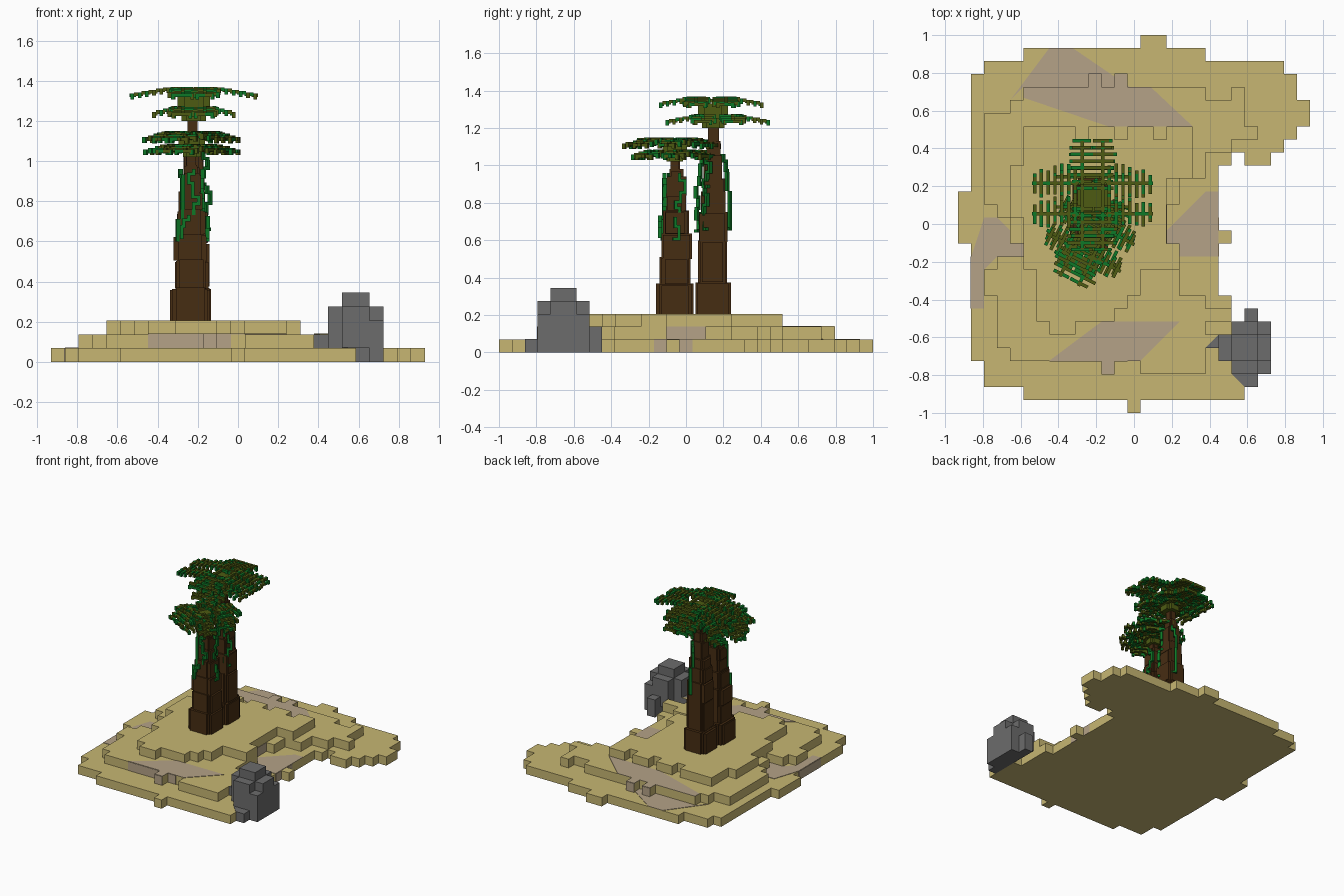
import bpy, bmesh, math, random
from mathutils import Matrix, Vector

if "Cube" in bpy.data.objects:
    bpy.data.objects.remove(bpy.data.objects["Cube"])

random.seed(4)
U = 2 / 29  # size of one terrain block


def mat(name, rgb):
    m = bpy.data.materials.new(name)
    m.diffuse_color = (*rgb, 1)
    m.use_nodes = True
    m.node_tree.nodes["Principled BSDF"].inputs["Base Color"].default_value = m.diffuse_color
    return m


SAND = mat("sand", (0.57, 0.47, 0.17))
CLAY = mat("clay", (0.46, 0.365, 0.245))
ROCK = mat("grey_stone", (0.15, 0.15, 0.15))
BARK = mat("bark", (0.062, 0.026, 0.006))
OLIVE = mat("olive_leaf", (0.075, 0.105, 0.006))
GREEN = mat("green_leaf", (0.004, 0.19, 0.02))


def g(k):
    return (k + 0.5) * U


def finish(bm, name, mats):
    bmesh.ops.recalc_face_normals(bm, faces=bm.faces)
    me = bpy.data.meshes.new(name)
    bm.to_mesh(me)
    bm.free()
    for m in mats:
        me.materials.append(m)
    ob = bpy.data.objects.new(name, me)
    bpy.context.collection.objects.link(ob)


def box(bm, lo, hi, mi=0, M=Matrix()):
    size = [b - a for a, b in zip(lo, hi)]
    mid = [(a + b) / 2 for a, b in zip(lo, hi)]
    r = bmesh.ops.create_cube(bm, size=1, matrix=M @ Matrix.Translation(mid) @ Matrix.Diagonal((*size, 1)))
    for f in {f for v in r["verts"] for f in v.link_faces}:
        f.material_index = mi


def prism(bm, pts, z0, z1):
    f = bm.faces.new([bm.verts.new((g(x), g(y), z0)) for x, y in pts])
    ext = bmesh.ops.extrude_face_region(bm, geom=[f])
    top = [v for v in ext["geom"] if isinstance(v, bmesh.types.BMVert)]
    bmesh.ops.translate(bm, verts=top, vec=(0, 0, z1 - z0))


def stair(path):
    """Right-angled outline from alternating x and y steps."""
    out = []
    n = len(path)
    for i in range(0, n, 2):
        out += [(path[i], path[i + 1]), (path[(i + 2) % n], path[i + 1])]
    return out


# Terraced island
LAYERS = {
    "lower_terrace": [0, 14, 2, 13, 5, 12, 11, 11, 12, 9, 13, 7, 12, 6, 11, 5, 10, 4, 8, 5, 7, 4, 6, -1,
                      7, -2, 6, -6, 7, -10, 8, -14, 0, -15, -1, -14, -9, -13, -12, -11, -13, -2,
                      -14, 2, -13, 11, -12, 12, -9, 13],
    "middle_terrace": [-9, 10, -4, 11, -3, 10, -2, 11, -1, 10, 5, 9, 7, 10, 8, 7, 9, 6, 7, 5, 5, 3, 3, 1,
                       2, -2, 3, -6, 5, -7, 7, -8, 5, -12, 0, -11, -2, -12, -3, -11, -10, -10, -11, -6,
                       -12, -4, -11, -3, -9, -2, -10, 0, -11, 1, -12, 8, -10, 9],
    "upper_terrace": [-9, 7, -5, 6, -4, 7, -2, 6, -1, 7, 1, 6, 2, 7, 4, 3, 2, -2, 3, -4, 0, -6, -1, -7,
                      -2, -8, -5, -9, -7, -8, -8, -4, -9, 0, -10, 4],
}
for i, (name, path) in enumerate(LAYERS.items()):
    bm = bmesh.new()
    prism(bm, stair(path), i * U, (i + 1) * U)
    finish(bm, name, [SAND])

# Clay patches lying on the terraces
T = 0.003
PATCHES = [
    (1, [(-7, 13), (-5.2, 13), (-0.8, 10), (-9, 10), (-10, 9)]),
    (1, [(5, 2), (6, 2), (6, -3), (2, -3), (2, -1)]),
    (1, [(-11, 0), (-9, -2), (-9, -3), (-11, -3), (-12, -4), (-12, -7), (-13, -7), (-13, -3), (-12, 0)]),
    (2, [(-9, 10), (0.8, 10), (4, 7), (-2.5, 7), (-9, 9.2)]),
    (2, [(-3, -8), (3, -8), (0, -11), (-7, -11)]),
    (2, [(-4, 11), (-3, 11), (-3, 10), (-4, 10)]),
    (2, [(-2, 11), (-1, 11), (-1, 10), (-2, 10)]),
    (2, [(-3, -12), (-2, -12), (-2, -11), (-3, -11)]),
]
bm = bmesh.new()
for lvl, pts in PATCHES:
    prism(bm, pts, lvl * U, lvl * U + T)
# Clay on the terrace walls: x0, x1, y0, y1, level
for x0, x1, y0, y1, l in [(-7, -3, -11, -11, 1), (-2, -1, -11, -11, 1), (-3, -2, -12, -12, 1),
                          (2, 2, -2, 1, 1), (-2, -1, 11, 11, 1), (-4, -3, 11, 11, 1),
                          (6, 6, -3, -2, 0), (6, 6, -1, 0, 0), (-13, -13, -7, -3, 0)]:
    ex, ey = (T, 0) if x0 == x1 else (0, T)
    box(bm, (g(x0) - ex, g(y0) - ey, l * U), (g(x1) + ex, g(y1) + ey, (l + 1) * U))
finish(bm, "clay_patches", [CLAY])

# Boulder stacked from blocks: x0, x1, y0, y1, z0, z1
bm = bmesh.new()
for x0, x1, y0, y1, z0, z1 in [(6, 10, -11, -9, 0.9, 4), (7, 9, -12, -8, 0.9, 4), (8, 10, -12, -8, 0, 3),
                               (7, 9, -11, -9, 1, 5), (8, 9, -8, -7, 0, 2), (5, 6, -10, -9, 1, 2),
                               (8, 9, -13, -12, 0, 1.05)]:
    box(bm, (g(x0), g(y0), z0 * U), (g(x1), g(y1), z1 * U))
prism(bm, [(7, -12), (8, -13), (8, -12)], U, U + T)
finish(bm, "boulder", [ROCK])
bm = bmesh.new()
prism(bm, [(5, -10), (6, -9), (5, -9)], 2 * U, 2 * U + T)
finish(bm, "boulder_sand_cap", [SAND])


# Palm trunks: chunky crossed blocks, each ring (bottom, top, half width)
def trunk(name, cx, cy, rings):
    bm = bmesh.new()
    for z0, z1, h in rings:
        for sx, sy, dz in [(1, 0.72, 0.012), (0.72, 1, 0), (0.88, 0.88, 0.006)]:
            ox, oy = (random.uniform(-0.006, 0.006) for _ in "xy")
            box(bm, (cx + ox - h * sx, cy + oy - h * sy, z0 + dz * 0.5),
                (cx + ox + h * sx, cy + oy + h * sy, z1 - dz))
    finish(bm, name, [BARK])


trunk("front_trunk", -0.235, -0.055, [(0.2, 0.37, 0.1), (0.36, 0.51, 0.083), (0.5, 0.635, 0.082), (0.63, 0.76, 0.07),
                                      (0.75, 0.85, 0.053), (0.84, 0.94, 0.052), (0.93, 0.98, 0.038), (0.97, 1.09, 0.024)])
trunk("rear_trunk", -0.225, 0.145, [(0.2, 0.375, 0.095), (0.37, 0.6, 0.077), (0.59, 0.75, 0.077), (0.74, 0.86, 0.066),
                                    (0.85, 0.93, 0.06), (0.92, 1.06, 0.05), (1.05, 1.13, 0.036), (1.12, 1.28, 0.025)])


# Vines: square strands stepping sideways down the trunk
def vine(name, cx, cy, h, z, zend, ang, n=(1, 0)):
    bm = bmesh.new()
    M = Matrix.Translation((cx, cy, 0)) @ Matrix.Rotation(ang, 4, 'Z')
    y = 0.015
    r = 0.008
    while z > zend:
        d = random.uniform(0.03, 0.07)
        rad = h(z)
        box(bm, (rad, y - r, z - d), (rad + 0.02, y + r, z), 0, M)
        y2 = max(-0.045, min(0.045, y + random.choice((-0.025, 0.02, 0.03))))
        box(bm, (rad, min(y, y2) - r, z - d), (rad + 0.018, max(y, y2) + r, z - d + 2 * r), 0, M)
        y, z = y2, z - d
    finish(bm, name, [GREEN])


for i, a in enumerate((-90, 5, 200)):
    vine(f"front_vine_{i}", -0.235, -0.055, lambda z: 0.05 if z > 0.76 else 0.074, 0.96, 0.62, math.radians(a))
    vine(f"rear_vine_{i}", -0.225, 0.145, lambda z: 0.05 if z > 0.9 else 0.07, 1.06, 0.68, math.radians(a + 40))


# Palm crowns: comb-like fronds with a stepped spine and cross leaflets
def frond(bm, M, off, length, lift):
    t, step = 0.009, 0.036
    n = max(3, round(length / step))
    for i in range(n):
        x = i * step
        f = i / n
        z = lift * (1 - max(0, f - 0.3) * 1.6) if f > 0.15 else lift * 0.6
        mi = 0 if i < 2 else int(random.random() < 0.3)
        box(bm, (x, off - t, z - t), (min(x + step + t, length), off + t, z + t), mi, M)
        w = 0.062 if 0.3 < f < 0.8 else 0.045
        for s in (-1, 1):
            if f > 0.12:
                e = off + s * w * random.uniform(0.75, 1.1)
                sweep = x + step * 0.5
                box(bm, (sweep - t, min(off, e), z - t), (sweep + t, max(off, e), z + t * 0.9),
                    int(random.random() < 0.35), M)
                # downturned leaflet end
                box(bm, (sweep - t, e - t, z - 0.02), (sweep + t, e + t, z + t),
                    int(random.random() < 0.6), M)


def crown(name, cx, cy, tiers, heart, turn):
    bm = bmesh.new()
    for z, lx, ly, lift, oy in tiers:
        for q in range(4):
            M = Matrix.Translation((cx, cy + oy, z)) @ Matrix.Rotation(turn + q * math.pi / 2, 4, 'Z')
            for off in ((-0.08, 0.08) if q % 2 == 0 else (-0.055, 0.055)):
                frond(bm, M, off, lx if q % 2 == 0 else ly, lift)
    # dense leafy heart
    for z0, z1, h in heart:
        for s in (0.6, 1):
            box(bm, (cx - h * s, cy - h * (1.6 - s), z0), (cx + h * s, cy + h * (1.6 - s), z1))
    finish(bm, name, [OLIVE, GREEN])


crown("rear_crown", -0.22, 0.145, [(1.325, 0.32, 0.27, 0.035, -0.01), (1.23, 0.2, 0.27, 0.035, 0.025)],
      [(1.2, 1.26, 0.06), (1.25, 1.33, 0.08)], 0)
crown("front_crown", -0.23, -0.06, [(1.105, 0.22, 0.25, 0.035, -0.02), (1.045, 0.22, 0.2, 0.03, 0)],
      [(1.02, 1.07, 0.045), (1.06, 1.12, 0.065)], math.radians(-27))
